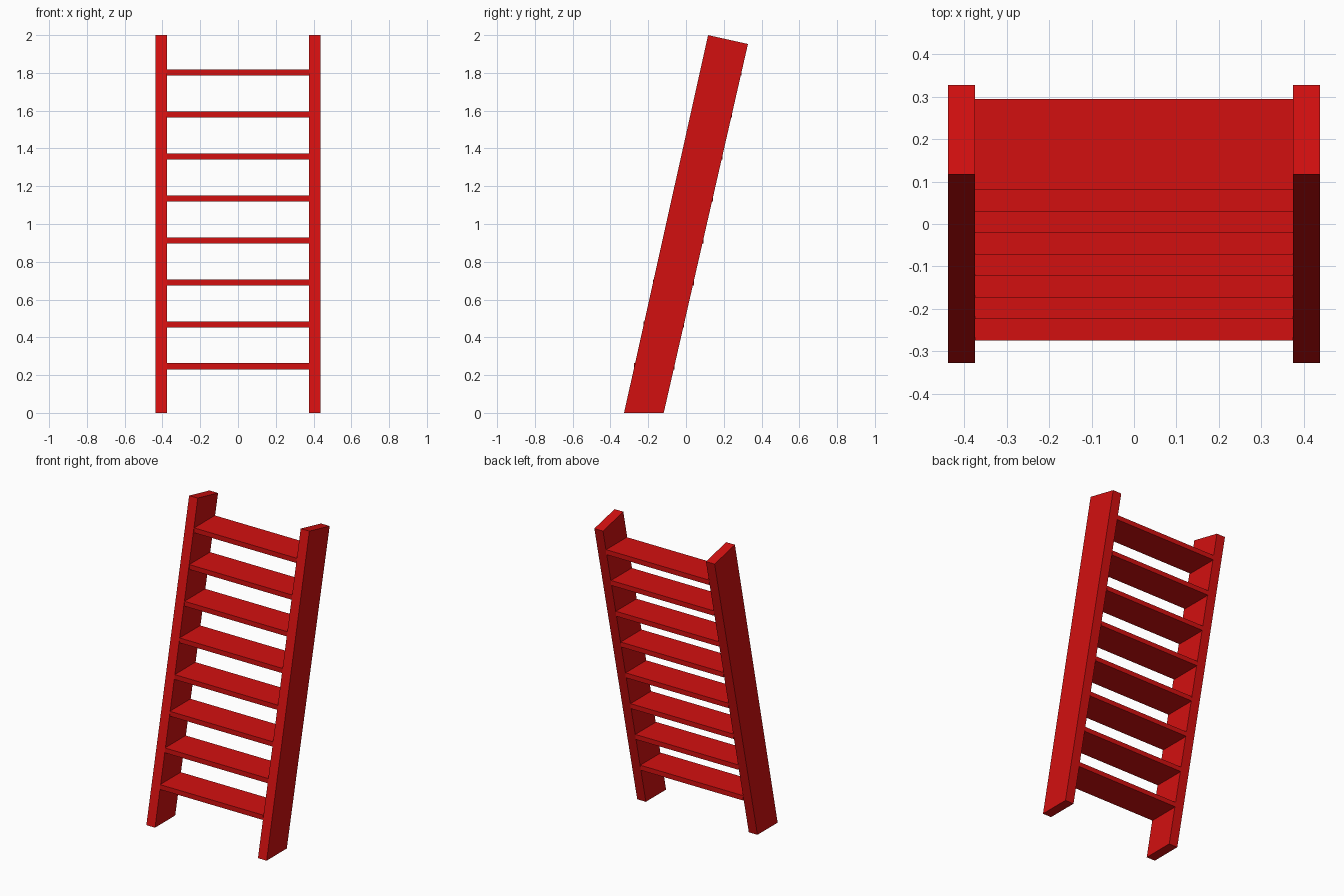
import bpy
import bmesh

cube = bpy.data.objects.get("Cube")
if cube:
    bpy.data.objects.remove(cube, do_unlink=True)

# Single red paint
red = bpy.data.materials.new("red paint")
red.use_nodes = True
color = (0.65, 0.005, 0.005, 1)
red.diffuse_color = color
red.node_tree.nodes["Principled BSDF"].inputs["Base Color"].default_value = color


def extrude_side_profile(name, profile, x0, x1):
    """Extrude a (y, z) profile along x."""
    bm = bmesh.new()
    face = bm.faces.new([bm.verts.new((x0, y, z)) for y, z in profile])
    moved = bmesh.ops.extrude_face_region(bm, geom=[face])["geom"]
    bmesh.ops.translate(bm, vec=(x1 - x0, 0, 0),
                        verts=[v for v in moved if isinstance(v, bmesh.types.BMVert)])
    bmesh.ops.recalc_face_normals(bm, faces=bm.faces)
    mesh = bpy.data.meshes.new(name)
    bm.to_mesh(mesh)
    bm.free()
    mesh.materials.append(red)
    obj = bpy.data.objects.new(name, mesh)
    bpy.context.collection.objects.link(obj)
    return obj


# Leaning side rails, cut level at the floor and square at the top
rail = [(-0.328, 0), (-0.118, 0), (0.328, 1.953), (0.117, 2.0)]
for side, sign in (("left", 1), ("right", -1)):
    extrude_side_profile(side + "_rail", rail, sign * 0.375, sign * 0.438)

# Level treads, evenly spaced along the slope
steps = 8
depth, thick = 0.215, 0.032
for i in range(steps):
    t = i / (steps - 1)
    y = -0.275 + 0.355 * t
    z = 0.231 + 1.555 * t
    tread = [(y, z), (y + depth, z), (y + depth, z + thick), (y, z + thick)]
    extrude_side_profile(f"tread_{i + 1}", tread, -0.375, 0.375)
